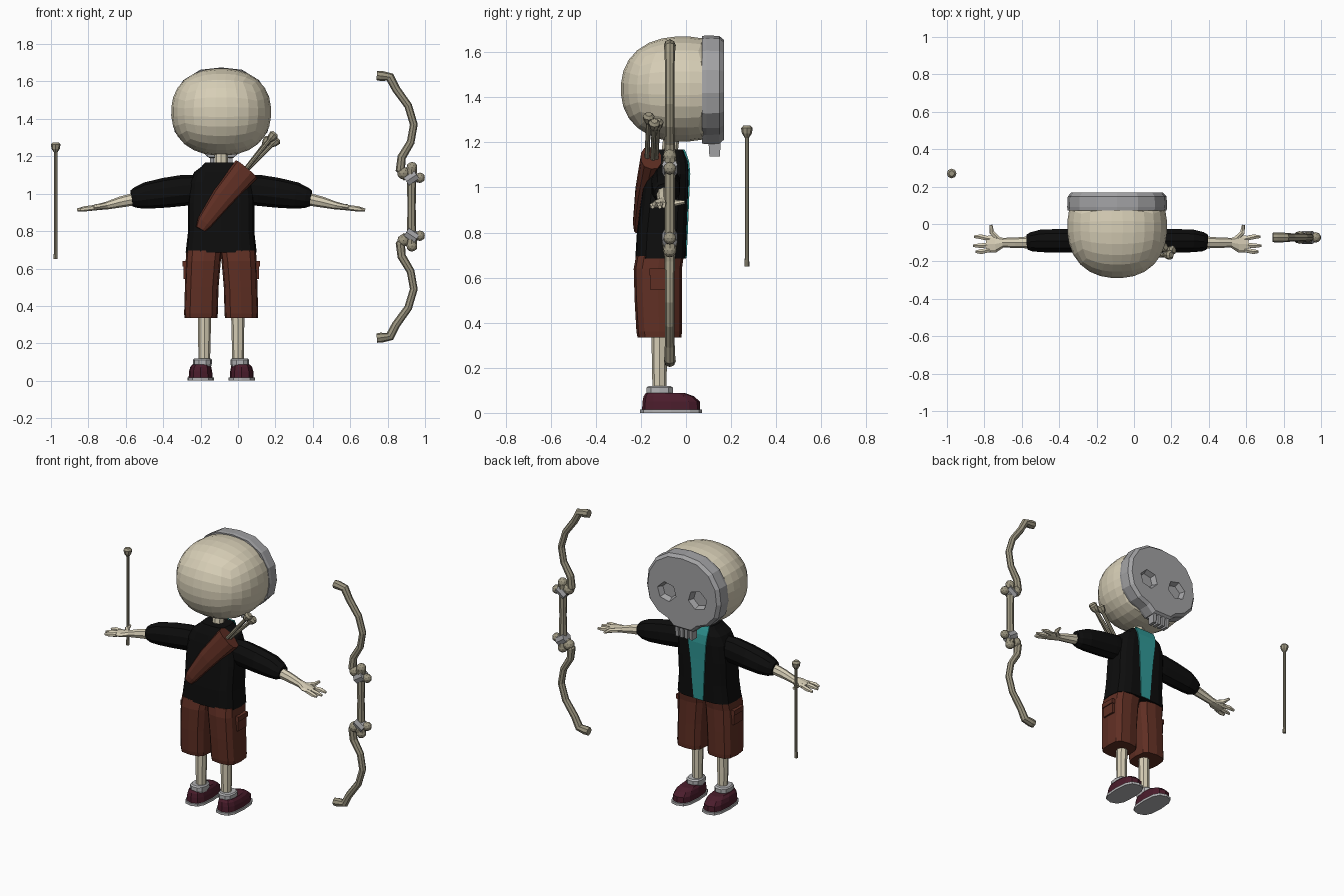
import bpy, bmesh, math
from mathutils import Vector

CX = -0.09  # symmetry line of the figure


def material(name, rgb):
    m = bpy.data.materials.new(name)
    m.diffuse_color = (*rgb, 1)
    return m


BONE = material("pale bone", (0.68, 0.62, 0.47))
AGED = material("aged bone", (0.33, 0.30, 0.215))
GREY = material("mask grey", (0.36, 0.36, 0.37))
SOCK = material("sock grey", (0.45, 0.45, 0.46))
BLACK = material("jacket black", (0.004, 0.004, 0.004))
BROWN = material("leather brown", (0.115, 0.028, 0.017))
MAROON = material("shoe maroon", (0.07, 0.012, 0.025))
TEAL = material("shirt teal", (0.03, 0.32, 0.31))


def finish(bm, name, mat):
    bmesh.ops.recalc_face_normals(bm, faces=bm.faces)
    me = bpy.data.meshes.new(name)
    bm.to_mesh(me)
    bm.free()
    me.materials.append(mat)
    ob = bpy.data.objects.new(name, me)
    bpy.context.collection.objects.link(ob)
    return ob


def skin(name, rings, mat):
    """Closed surface through a list of equally long point rings."""
    bm = bmesh.new()
    vs = [[bm.verts.new(p) for p in r] for r in rings]
    n = len(vs[0])
    for a, b in zip(vs, vs[1:]):
        for i in range(n):
            j = (i + 1) % n
            bm.faces.new((a[i], a[j], b[j], b[i]))
    bm.faces.new(vs[0][::-1])
    bm.faces.new(vs[-1])
    return finish(bm, name, mat)


def tube(name, pts, radii, mat, sides=8, power=2, axis=None):
    """Sweep a (super)ellipse; radii are r or (in xz plane, along y)."""
    pts = [Vector(p) for p in pts]
    rings = []
    for k, p in enumerate(pts):
        t = Vector(axis) if axis else pts[min(k + 1, len(pts) - 1)] - pts[max(k - 1, 0)]
        t.normalize()
        u = Vector((0, 1, 0)).cross(t).normalized()
        v = t.cross(u)
        r = radii[k] if isinstance(radii, (list, tuple)) else radii
        ru, rv = r if isinstance(r, (list, tuple)) else (r, r)
        ring = []
        for i in range(sides):
            a = math.tau * i / sides
            c, s = math.cos(a), math.sin(a)
            c = math.copysign(abs(c) ** (2 / power), c)
            s = math.copysign(abs(s) ** (2 / power), s)
            ring.append(p + u * ru * c + v * rv * s)
        rings.append(ring)
    return skin(name, rings, mat)


def stack(name, x, rows, mat, sides=12, power=3):
    """Horizontal rings: rows of (z, half width, back y, front y, x shift)."""
    pts = [(x + r[4], (r[2] + r[3]) / 2, r[0]) for r in rows]
    rad = [(r[1], (r[3] - r[2]) / 2) for r in rows]
    return tube(name, pts, rad, mat, sides, power, (0, 0, 1))


def box(name, c, size, mat, taper=1):
    bm = bmesh.new()
    bmesh.ops.create_cube(bm, size=1)
    for v in bm.verts:
        k = taper if v.co.z < 0 else 1
        v.co = Vector((v.co.x * size[0] * k, v.co.y * size[1] * k, v.co.z * size[2])) + Vector(c)
    return finish(bm, name, mat)


def ball(name, c, r, mat):
    bm = bmesh.new()
    bmesh.ops.create_icosphere(bm, subdivisions=2, radius=r)
    bmesh.ops.translate(bm, vec=c, verts=bm.verts)
    return finish(bm, name, mat)


def arrow(name, a, b, r=0.009):
    a, b = Vector(a), Vector(b)
    d = (b - a).normalized()
    tube(name, [a, a + d * 0.02, a + d * 0.04, b - d * 0.055, b - d * 0.035, b - d * 0.012, b],
         [r * 1.2, r * 1.2, r, r, 0.022, 0.026, 0.015], AGED, 8)


# Skull: faceted rounded cube, cut flat behind the mask
bm = bmesh.new()
bmesh.ops.create_cube(bm, size=2)
bmesh.ops.subdivide_edges(bm, edges=bm.edges, cuts=6, use_grid_fill=True)
for v in bm.verts:
    p = Vector([math.tan(c * math.pi / 4) for c in v.co])
    p /= sum(abs(c) ** 2.25 for c in p) ** (1 / 2.25)
    v.co = (CX + p.x * 0.268, min(-0.015 + p.y * 0.275, 0.09), 1.437 + p.z * 0.234)
finish(bm, "skull", BONE)
tube("neck", [(CX, -0.08, 1.1), (CX, -0.06, 1.26)], 0.036, BONE)

# Mask with recessed hexagonal sockets and teeth
half = [(0, 1.672), (0.11, 1.66), (0.2, 1.605), (0.252, 1.52), (0.264, 1.42), (0.245, 1.33),
        (0.185, 1.265), (0.11, 1.235), (0.065, 1.195)]
outline = half + [(-x, z) for x, z in half[:0:-1]]
mask = skin("mask", [[(CX + x * k, y, 1.43 + (z - 1.43) * k) for x, z in outline]
                     for y, k in ((0.072, 1.0), (0.09, 1.012), (0.148, 1.0), (0.168, 0.93))], GREY)
for s in (-1, 1):
    rings = []
    for y, r in ((0.135, 0.052), (0.168, 0.068), (0.2, 0.08)):
        rings.append([(CX + s * (0.11 + r * math.cos(a)), y, 1.415 + 0.92 * r * math.sin(a))
                      for a in [math.tau * i / 6 + 0.25 for i in range(6)]])
    cutter = skin("socket_cutter", rings, GREY)
    cutter.hide_render = True
    mod = mask.modifiers.new("socket", 'BOOLEAN')
    mod.operation, mod.solver, mod.object = 'DIFFERENCE', 'EXACT', cutter
    bpy.context.view_layer.objects.active = mask
    bpy.ops.object.modifier_apply(modifier=mod.name)
    bpy.data.objects.remove(cutter)
for i in range(4):
    box("tooth", (CX + (i - 1.5) * 0.033, 0.127, 1.185), (0.025, 0.058, 0.095), GREY, 0.8)

# Jacket body and shirt front
stack("jacket", CX, [(0.685, 0.19, -0.225, 0.0, 0), (0.8, 0.177, -0.218, 0.004, 0),
                     (0.95, 0.178, -0.2, 0.01, 0), (1.06, 0.168, -0.185, 0.015, 0),
                     (1.115, 0.145, -0.172, 0.01, 0), (1.145, 0.105, -0.16, 0.0, 0),
                     (1.168, 0.085, -0.15, -0.01, 0)], BLACK, 16, 3.6)
shirt = [(0.688, 0.003, 0.034), (0.8, 0.008, 0.042), (0.95, 0.014, 0.053),
         (1.06, 0.019, 0.064), (1.115, 0.014, 0.07), (1.145, 0.004, 0.072), (1.168, -0.006, 0.07)]
skin("shirt_front", [[(CX - w, y, z), (CX + w, y, z), (CX + w, y - 0.009, z), (CX - w, y - 0.009, z)]
                     for z, y, w in shirt], TEAL)

for s in (-1, 1):
    def at(d, y, z):
        return (CX + s * d, y, z)

    # Sleeve, forearm and hand
    tube("sleeve", [at(0.08, -0.09, 1.03), at(0.2, -0.09, 1.018), at(0.3, -0.09, 1.005),
                    at(0.4, -0.09, 0.99), at(0.455, -0.095, 0.978), at(0.48, -0.097, 0.975)],
         [(0.07, 0.06), (0.083, 0.065), (0.08, 0.066), (0.071, 0.064), (0.056, 0.054), (0.043, 0.042)],
         BLACK, 10)
    tube("forearm", [at(0.46, -0.098, 0.972), at(0.54, -0.1, 0.955), at(0.61, -0.1, 0.937),
                     at(0.65, -0.107, 0.93), at(0.70, -0.107, 0.922)],
         [(0.034, 0.033), (0.029, 0.028), (0.021, 0.026), (0.017, 0.045), (0.014, 0.044)], BONE)
    for y0, y1, end in ((-0.138, -0.148, 0.755), (-0.112, -0.116, 0.77), (-0.08, -0.068, 0.765)):
        tube("finger", [at(0.68, y0, 0.925), at(0.73, y1, 0.919), at(end, y1, 0.913)],
             [0.014, 0.0145, 0.008], BONE, 6)
    tube("thumb", [at(0.635, -0.08, 0.93), at(0.67, -0.045, 0.932), at(0.675, -0.005, 0.935)],
         [0.015, 0.014, 0.008], BONE, 6)

    # Shorts leg with side pocket
    stack("shorts_leg", CX, [(0.335, 0.088, -0.215, -0.02, s * 0.108), (0.36, 0.09, -0.22, -0.018, s * 0.108),
                             (0.5, 0.09, -0.228, -0.018, s * 0.104), (0.64, 0.094, -0.232, -0.018, s * 0.096),
                             (0.695, 0.096, -0.222, -0.01, s * 0.09)], BROWN, 12, 3.2)
    box("pocket", at(0.191, -0.115, 0.59), (0.022, 0.085, 0.09), BROWN)
    box("pocket_flap", at(0.194, -0.115, 0.625), (0.028, 0.095, 0.03), BROWN)

    # Leg, sock and shoe
    tube("shin", [at(0.09, -0.118, 0.08), at(0.09, -0.118, 0.2), at(0.088, -0.118, 0.4)],
         [0.03, 0.033, 0.036], BONE)
    stack("sock", CX, [(0.075, 0.046, -0.175, -0.06, s * 0.1), (0.09, 0.05, -0.178, -0.056, s * 0.1),
                       (0.112, 0.05, -0.178, -0.056, s * 0.1), (0.119, 0.043, -0.168, -0.066, s * 0.1)],
          SOCK, 10, 2.4)
    stack("shoe", CX, [(0.012, 0.064, -0.195, 0.063, s * 0.11), (0.05, 0.062, -0.193, 0.062, s * 0.11),
                       (0.074, 0.056, -0.188, 0.035, s * 0.109), (0.088, 0.046, -0.178, -0.005, s * 0.107)],
          MAROON, 12, 2.8)
    stack("sole", CX, [(0.0, 0.071, -0.203, 0.072, s * 0.11), (0.016, 0.071, -0.203, 0.072, s * 0.11)],
          SOCK, 12, 2.8)

# Quiver slung across the back, with arrows
tube("quiver", [(-0.2, -0.213, 0.81), (-0.18, -0.21, 0.845), (-0.08, -0.188, 0.98), (0.045, -0.155, 1.13)],
     [(0.028, 0.018), (0.042, 0.026), (0.062, 0.038), (0.075, 0.046)], BROWN, 10, 2.6)
for tip in ((0.2, -0.165, 1.325), (0.17, -0.125, 1.3), (0.215, -0.14, 1.295)):
    arrow("quiver_arrow", (0.0, tip[1] - 0.01, 1.08), tip, 0.011)

# Loose arrow
arrow("loose_arrow", (-0.975, 0.27, 0.65), (-0.975, 0.27, 1.275))

# Bow: bone grip and two curved limbs mirrored about its middle
BZ, BY = 0.93, -0.072
tube("bow_grip", [(0.928, BY, BZ + h) for h in (-0.2, -0.15, 0, 0.15, 0.2)],
     [0.03, 0.025, 0.022, 0.025, 0.03], AGED)
limb = [(0.742, 0.702), (0.765, 0.7), (0.812, 0.693), (0.845, 0.63), (0.91, 0.54), (0.94, 0.44),
        (0.923, 0.345), (0.875, 0.265), (0.868, 0.2), (0.905, 0.155)]
for s in (-1, 1):
    tube("bow_limb", [(x, BY, BZ + s * h) for x, h in limb],
         [0.025, 0.027, 0.025, 0.022, 0.021, 0.021, 0.021, 0.023, 0.026, 0.024], AGED)
    for x, h, r in ((0.885, 0.18, 0.034), (0.93, 0.21, 0.03), (0.972, 0.155, 0.028)):
        ball("bow_knob", (x, BY, BZ + s * h), r, AGED)
    tube("bow_binding", [(0.9, BY, BZ + s * 0.135), (0.955, BY, BZ + s * 0.172)], 0.034, GREY)
